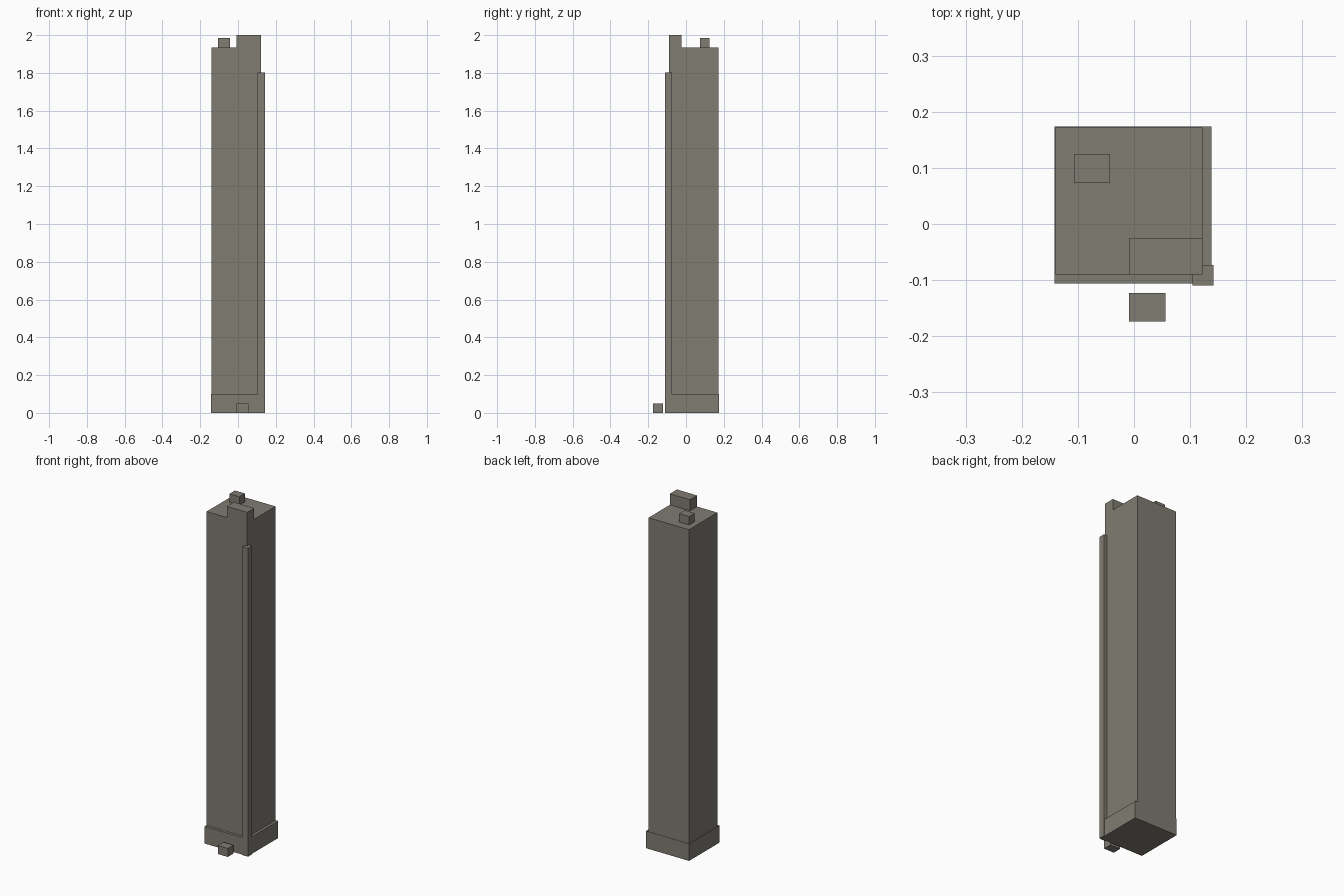
import bpy
from mathutils import Vector

if "Cube" in bpy.data.objects:
    bpy.data.objects.remove(bpy.data.objects["Cube"], do_unlink=True)

# Single stone colour
stone = bpy.data.materials.new("warm_grey_stone")
colour = (0.215, 0.20, 0.168, 1.0)
stone.diffuse_color = colour
stone.use_nodes = True
bsdf = next(n for n in stone.node_tree.nodes if n.type == "BSDF_PRINCIPLED")
bsdf.inputs["Base Color"].default_value = colour
bsdf.inputs["Roughness"].default_value = 0.8


def box(name, low, high):
    """Axis-aligned block between two opposite corners."""
    low, high = Vector(low), Vector(high)
    bpy.ops.mesh.primitive_cube_add(size=1, location=(low + high) / 2)
    block = bpy.context.object
    block.name = name
    block.data.name = name
    for v in block.data.vertices:
        v.co = v.co * (high - low)
    block.data.materials.append(stone)
    return block


# Main shaft on its wider plinth
box("plinth", (-0.142, -0.106, 0), (0.138, 0.174, 0.1))
box("tower_shaft", (-0.14, -0.09, 0.1), (0.122, 0.172, 1.935))

# Slim pier on the front corner
box("corner_pier", (0.104, -0.11, 0), (0.142, -0.073, 1.803))

# Rooftop blocks
box("roof_parapet_block", (-0.009, -0.09, 1.935), (0.122, -0.025, 2.0))
box("roof_vent", (-0.107, 0.073, 1.935), (-0.043, 0.124, 1.985))

# Detached block in front of the plinth
box("front_ground_block", (-0.009, -0.174, 0), (0.056, -0.123, 0.05))
